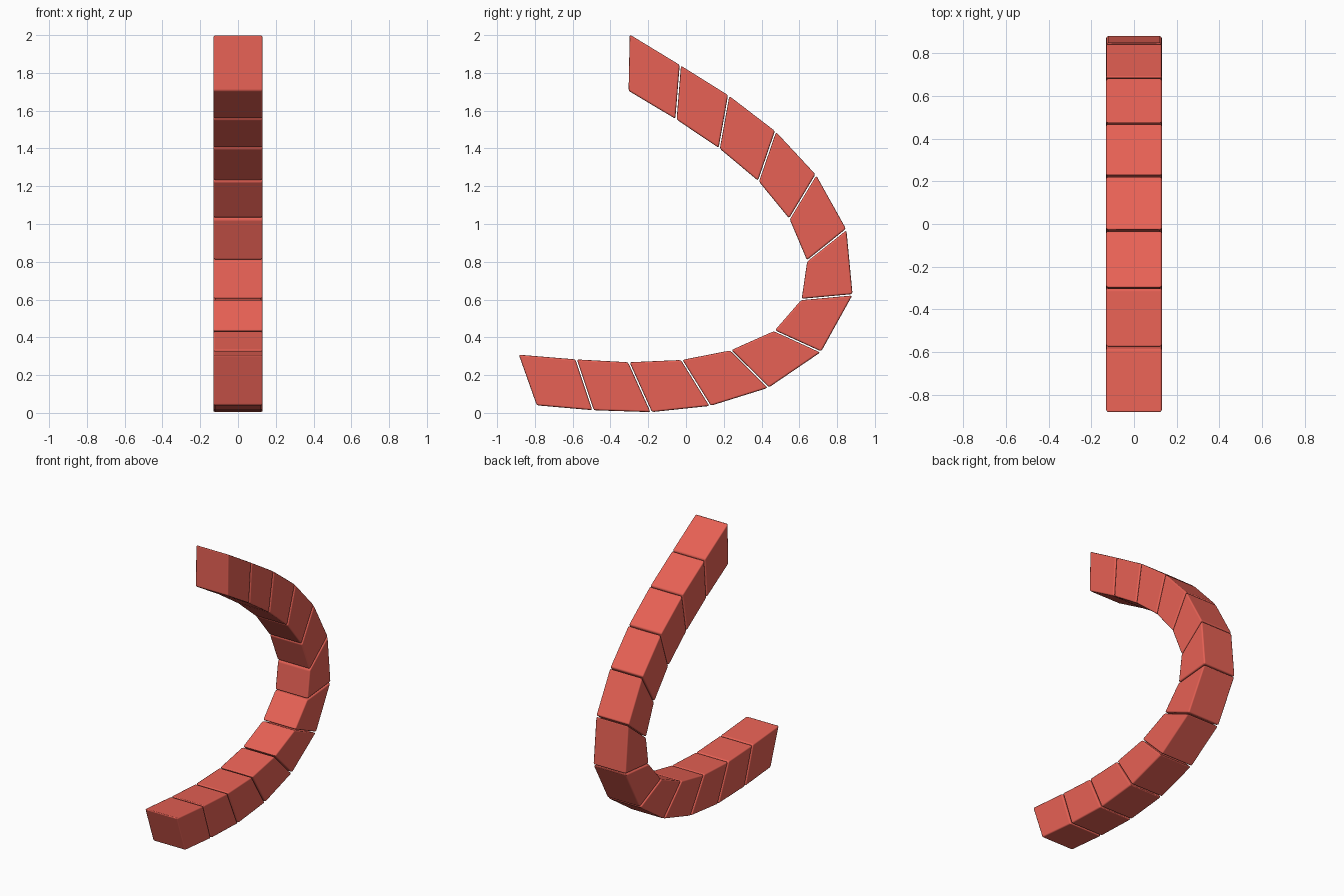
import bpy
import bmesh
from mathutils import Vector

if "Cube" in bpy.data.objects:
    bpy.data.objects.remove(bpy.data.objects["Cube"])

HALF_WIDTH = 0.131
GAP = 0.004

# Joint lines along the curve: (inner y, inner z, outer y, outer z)
JOINTS = [
    (-0.885, 0.308, -0.79, 0.04),
    (-0.582, 0.283, -0.492, 0.014),
    (-0.303, 0.268, -0.184, 0.004),
    (-0.023, 0.28, 0.128, 0.037),
    (0.237, 0.331, 0.436, 0.133),
    (0.468, 0.434, 0.714, 0.322),
    (0.612, 0.60, 0.882, 0.625),
    (0.642, 0.805, 0.849, 0.971),
    (0.548, 1.027, 0.688, 1.26),
    (0.384, 1.227, 0.474, 1.49),
    (0.176, 1.401, 0.226, 1.68),
    (-0.053, 1.555, -0.03, 1.84),
    (-0.304, 1.705, -0.298, 2.003),
]

red = bpy.data.materials.new("red")
red.diffuse_color = (0.8, 0.12, 0.09, 1)
red.use_nodes = True
red.node_tree.nodes["Principled BSDF"].inputs["Base Color"].default_value = red.diffuse_color


def segment(index, a, b):
    """One wedge-shaped block between two joint lines."""
    ai, ao, bi, bo = Vector(a[:2]), Vector(a[2:]), Vector(b[:2]), Vector(b[2:])
    inner, outer = (bi - ai).normalized() * GAP, (bo - ao).normalized() * GAP
    # leave a fine groove at shared joints only
    if index > 0:
        ai, ao = ai + inner, ao + outer
    if index < len(JOINTS) - 2:
        bi, bo = bi - inner, bo - outer
    bm = bmesh.new()
    face = bm.faces.new([bm.verts.new((-HALF_WIDTH, p.x, p.y)) for p in (ai, ao, bo, bi)])
    result = bmesh.ops.extrude_face_region(bm, geom=[face])
    moved = [v for v in result["geom"] if isinstance(v, bmesh.types.BMVert)]
    bmesh.ops.translate(bm, verts=moved, vec=(2 * HALF_WIDTH, 0, 0))
    bmesh.ops.recalc_face_normals(bm, faces=bm.faces)
    mesh = bpy.data.meshes.new("arc_segment")
    bm.to_mesh(mesh)
    bm.free()
    mesh.materials.append(red)
    obj = bpy.data.objects.new(f"arc_segment_{index + 1}", mesh)
    bpy.context.collection.objects.link(obj)
    # softened edges
    bevel = obj.modifiers.new("soft_edges", "BEVEL")
    bevel.width = 0.01
    bevel.segments = 2
    bevel.limit_method = 'NONE'
    bevel.harden_normals = True
    for poly in mesh.polygons:
        poly.use_smooth = True


# Chain of blocks
for i, (a, b) in enumerate(zip(JOINTS, JOINTS[1:])):
    segment(i, a, b)
